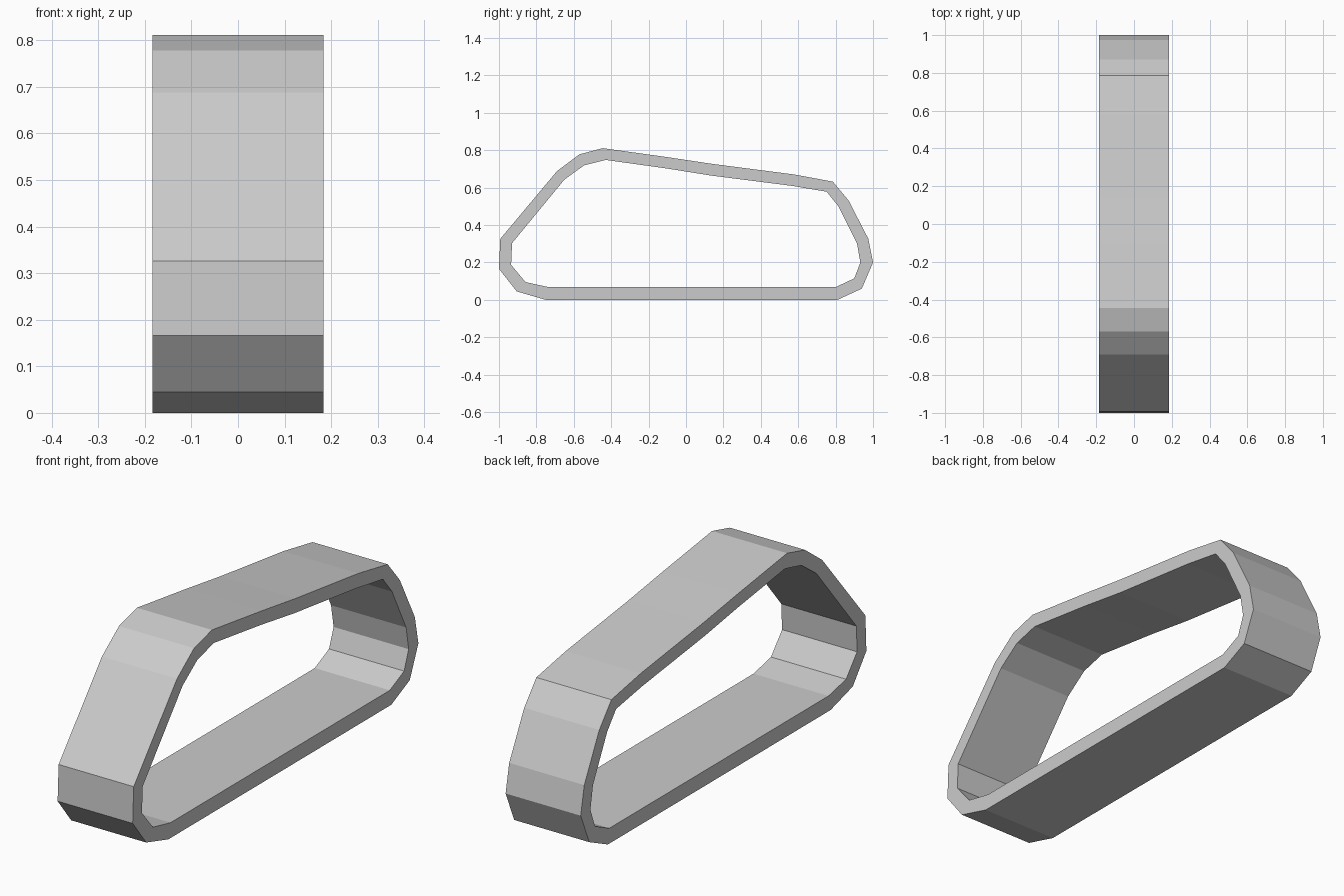
import bpy, bmesh

HALF_WIDTH = 0.184

# Side profile (y, z) of the track band, matching outer and inner corners
outer = [(-0.75, 0), (-0.905, 0.045), (-1.0, 0.166), (-0.993, 0.326),
         (-0.69, 0.688), (-0.57, 0.778), (-0.445, 0.811), (-0.1, 0.763),
         (0.14, 0.727), (0.58, 0.67), (0.785, 0.632), (0.87, 0.53),
         (0.975, 0.326), (1.0, 0.2), (0.94, 0.06), (0.81, 0)]
inner = [(-0.735, 0.068), (-0.858, 0.095), (-0.935, 0.187), (-0.93, 0.303),
         (-0.65, 0.643), (-0.545, 0.719), (-0.43, 0.748), (-0.1, 0.702),
         (0.13, 0.665), (0.57, 0.609), (0.752, 0.578), (0.815, 0.5),
         (0.914, 0.303), (0.932, 0.2), (0.9, 0.115), (0.8, 0.068)]

bm = bmesh.new()


def loop(points, x):
    return [bm.verts.new((x, y, z)) for y, z in points]


# Four edge loops around the cross-section, bridged into a closed band
loops = [loop(outer, -HALF_WIDTH), loop(outer, HALF_WIDTH),
         loop(inner, HALF_WIDTH), loop(inner, -HALF_WIDTH)]
n = len(outer)
for a, b in zip(loops, loops[1:] + loops[:1]):
    for i in range(n):
        j = (i + 1) % n
        bm.faces.new((a[i], a[j], b[j], b[i]))
bmesh.ops.recalc_face_normals(bm, faces=bm.faces)

mesh = bpy.data.meshes.new("track_band")
bm.to_mesh(mesh)
bm.free()
bpy.context.collection.objects.link(bpy.data.objects.new("track_band", mesh))
